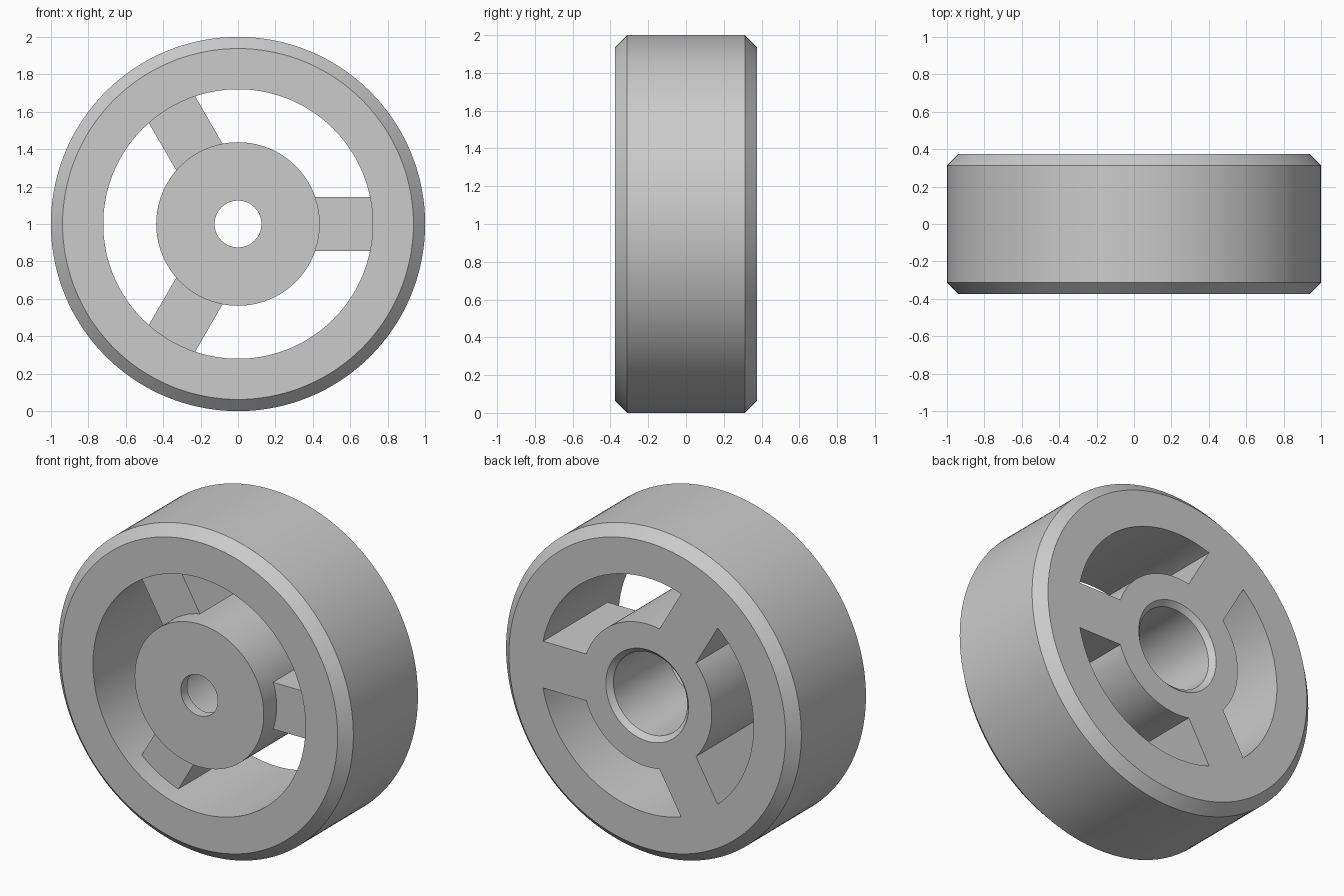
import bpy
import bmesh
from math import sin, cos, asin, pi, radians

SEGMENTS = 144
HALF = 0.375                # half the wheel width
CHAMFER = 0.0625
RIM_INNER, HUB_OUTER = 0.72, 0.437
HOLE, BORE = 0.125, 0.25
SPOKE_HALF, SPOKE_FRONT = 0.143, -0.25

old = bpy.data.objects.get("Cube")
if old:
    bpy.data.objects.remove(old, do_unlink=True)

grey = bpy.data.materials.new("plain_grey")
grey.use_nodes = True
colour = (0.6, 0.6, 0.6, 1)
grey.diffuse_color = colour
grey.node_tree.nodes["Principled BSDF"].inputs["Base Color"].default_value = colour


def finish(name, bm):
    bmesh.ops.recalc_face_normals(bm, faces=bm.faces)
    mesh = bpy.data.meshes.new(name)
    bm.to_mesh(mesh)
    bm.free()
    mesh.materials.append(grey)
    obj = bpy.data.objects.new(name, mesh)
    bpy.context.collection.objects.link(obj)
    obj.location.z = 1
    bpy.ops.object.select_all(action='DESELECT')
    obj.select_set(True)
    bpy.context.view_layer.objects.active = obj
    bpy.ops.object.shade_smooth_by_angle(angle=radians(25))
    return obj


def lathe(name, profile):
    """Revolve a closed (radius, y) profile around the wheel axis."""
    bm = bmesh.new()
    rings = []
    for i in range(SEGMENTS):
        a = 2 * pi * i / SEGMENTS
        rings.append([bm.verts.new((r * cos(a), y, r * sin(a))) for r, y in profile])
    n = len(profile)
    for i in range(SEGMENTS):
        here, there = rings[i], rings[(i + 1) % SEGMENTS]
        for j in range(n):
            k = (j + 1) % n
            bm.faces.new((here[j], here[k], there[k], there[j]))
    return finish(name, bm)


def spoke(name, turn):
    """Straight-sided bar whose ends follow the hub and rim curves."""
    def arc(radius, steps=12):
        a = asin(SPOKE_HALF / radius)
        return [(radius * cos(t), radius * sin(t))
                for t in (a * (2 * i / steps - 1) for i in range(steps + 1))]
    outline = arc(HUB_OUTER - 0.002) + arc(RIM_INNER + 0.002)[::-1]
    bm = bmesh.new()
    verts = [bm.verts.new((x * cos(turn) - z * sin(turn), SPOKE_FRONT,
                           x * sin(turn) + z * cos(turn))) for x, z in outline]
    face = bm.faces.new(verts)
    result = bmesh.ops.extrude_face_region(bm, geom=[face])
    moved = [v for v in result["geom"] if isinstance(v, bmesh.types.BMVert)]
    bmesh.ops.translate(bm, verts=moved, vec=(0, HALF - SPOKE_FRONT, 0))
    return finish(name, bm)


# Rim with chamfered outer edges
edge = HALF - CHAMFER
lathe("rim", [(RIM_INNER, -HALF), (1 - CHAMFER, -HALF), (1, -edge),
              (1, edge), (1 - CHAMFER, HALF), (RIM_INNER, HALF)])

# Hub: small front hole, conical step, wide rear bore with a chamfered mouth
wall = -HALF + 0.0625
lathe("hub", [(HOLE, -HALF), (HUB_OUTER, -HALF), (HUB_OUTER, HALF),
              (BORE + 0.03, HALF), (BORE, HALF - 0.03),
              (BORE, wall + BORE - HOLE), (HOLE, wall)])

# Three spokes, set back at the front and flush at the rear
for i, name in enumerate(("side_spoke", "upper_spoke", "lower_spoke")):
    spoke(name, i * 2 * pi / 3)
